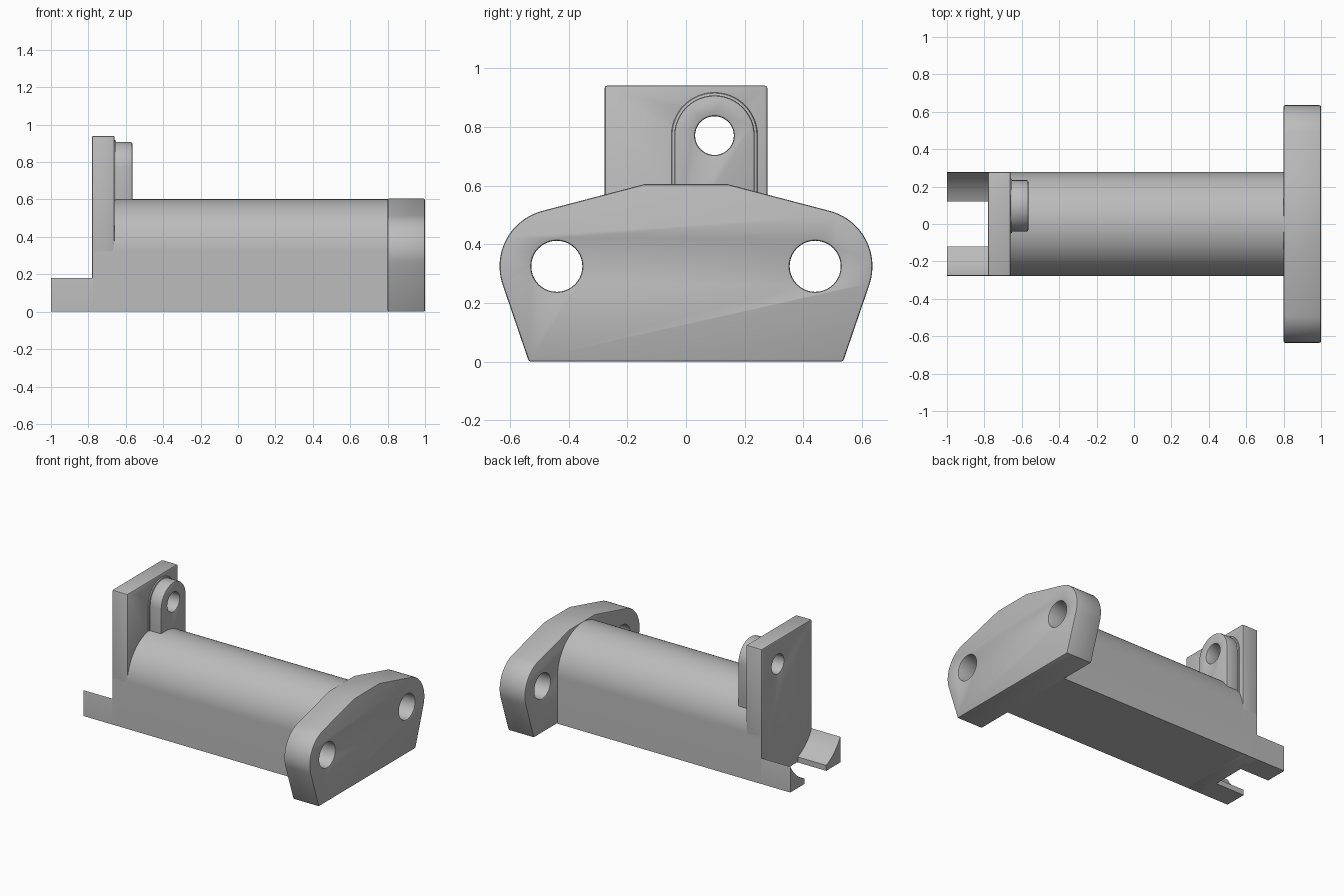
import bpy, bmesh
from math import sin, cos, radians

if "Cube" in bpy.data.objects:
    bpy.data.objects.remove(bpy.data.objects["Cube"], do_unlink=True)

grey = bpy.data.materials.new("machined grey")
grey.use_nodes = True
grey.diffuse_color = (0.5, 0.5, 0.5, 1)
grey.node_tree.nodes["Principled BSDF"].inputs["Base Color"].default_value = grey.diffuse_color


def arc(cy, cz, r, a0, a1, n):
    """Points (y, z) on an arc, angles in degrees."""
    angles = [radians(a0 + (a1 - a0) * i / n) for i in range(n + 1)]
    return [(cy + r * cos(a), cz + r * sin(a)) for a in angles]


def extrude(name, outline, x0, x1):
    """Extrude a (y, z) outline along x."""
    bm = bmesh.new()
    face = bm.faces.new([bm.verts.new((x0, y, z)) for y, z in outline])
    new = bmesh.ops.extrude_face_region(bm, geom=[face])["geom"]
    bmesh.ops.translate(bm, vec=(x1 - x0, 0, 0),
                        verts=[v for v in new if isinstance(v, bmesh.types.BMVert)])
    bmesh.ops.recalc_face_normals(bm, faces=bm.faces)
    mesh = bpy.data.meshes.new(name)
    bm.to_mesh(mesh)
    bm.free()
    mesh.materials.append(grey)
    obj = bpy.data.objects.new(name, mesh)
    bpy.context.collection.objects.link(obj)
    return obj


def finish(obj, holes=(), bevel=0.008):
    """Drill (y, z, radius) holes along x, soften the edges and shade."""
    bpy.ops.object.select_all(action="DESELECT")
    bpy.context.view_layer.objects.active = obj
    obj.select_set(True)
    for y, z, r in holes:
        drill = extrude("drill", arc(y, z, r, 0, 351, 39), -1.5, 1.5)
        drill.hide_render = True
        cut = obj.modifiers.new("hole", "BOOLEAN")
        cut.operation, cut.solver, cut.object = "DIFFERENCE", "EXACT", drill
        bpy.ops.object.modifier_apply(modifier=cut.name)
        bpy.data.objects.remove(drill, do_unlink=True)
    if bevel:
        soft = obj.modifiers.new("soft edges", "BEVEL")
        soft.width, soft.segments = bevel, 2
        soft.limit_method, soft.angle_limit = "ANGLE", radians(30)
        bpy.ops.object.modifier_apply(modifier=soft.name)
    bpy.ops.object.shade_smooth_by_angle(angle=radians(25))


HALF, AXIS = 0.277, 0.325

# Round-topped body
body = extrude("body", [(-HALF, 0), (HALF, 0)] + arc(0, AXIS, HALF, 0, 180, 64), -0.775, 0.82)
finish(body, bevel=0)

# End flange with two bolt holes
right_half = [(0.535, 0)] + arc(0.44, AXIS, 0.195, -18.8, 75, 24) + [(0.14, 0.605)]
flange = extrude("flange", right_half + [(-y, z) for y, z in reversed(right_half)], 0.8, 1)
finish(flange, [(s * 0.44, AXIS, 0.087) for s in (-1, 1)])

# Upright plate and rounded lug sharing one pin hole
pin = [(0.097, 0.77, 0.066)]
plate = extrude("upright_plate", [(-HALF, 0), (HALF, 0), (HALF, 0.94), (-HALF, 0.94)], -0.78, -0.66)
finish(plate, pin)
for name, r, x1 in (("lug", 0.137, -0.565), ("lug_fillet", 0.147, -0.651)):
    lug = extrude(name, [(0.097 - r, 0.37), (0.097 + r, 0.37)] + arc(0.097, 0.77, r, 0, 180, 24), -0.67, x1)
    finish(lug, pin)

# Two prongs with hollowed tops
for side, name in ((-1, "front_prong"), (1, "back_prong")):
    hollow = arc(0, AXIS, 0.311, -28, -67.3, 16)
    outline = [(0.12, 0), (HALF, 0), (HALF, 0.165)] + hollow
    finish(extrude(name, [(side * y, z) for y, z in outline], -1, -0.74), bevel=0)
